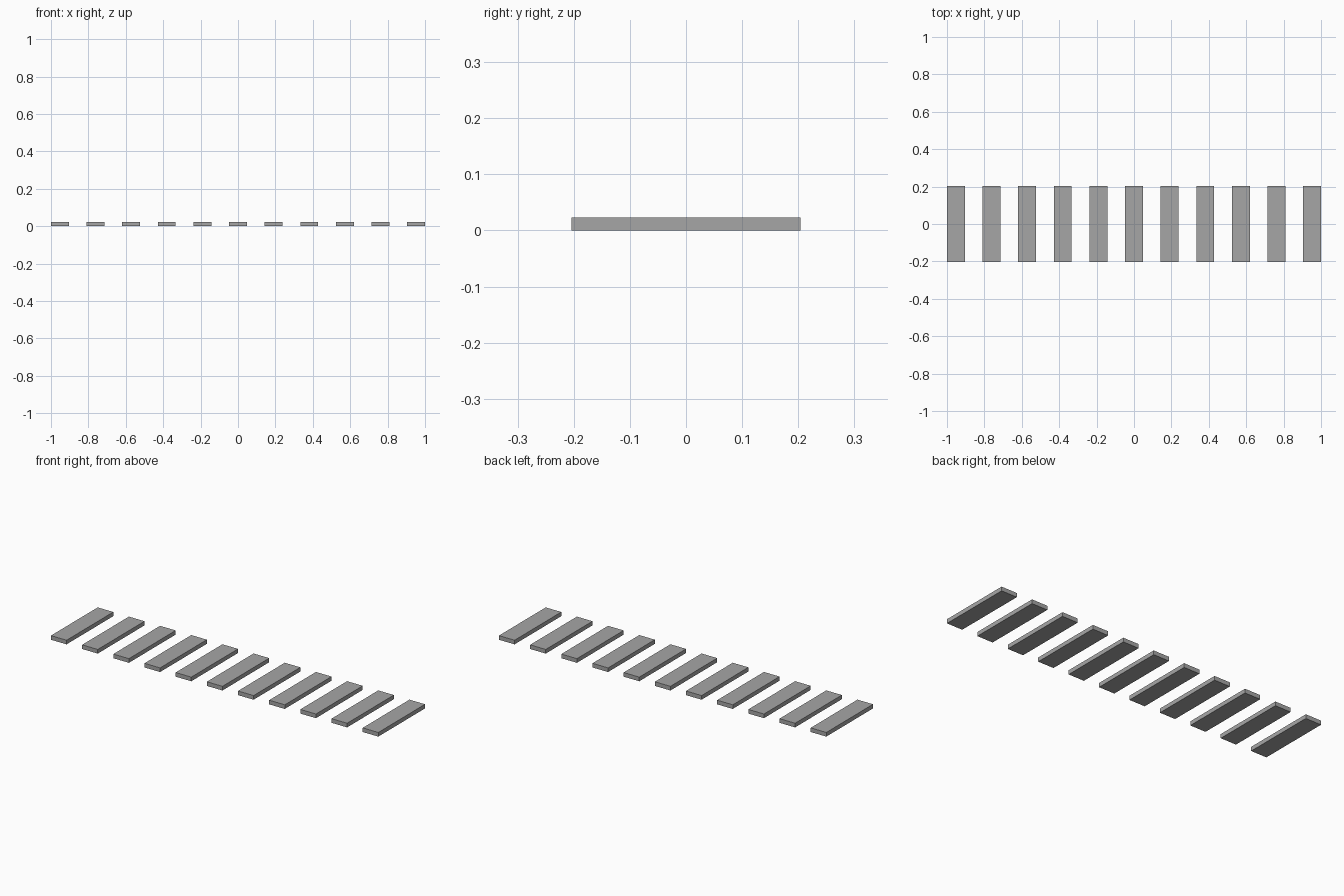
import bpy

old = bpy.data.objects.get("Cube")
if old:
    bpy.data.objects.remove(old, do_unlink=True)

COUNT = 11
WIDTH = 2 / (2 * COUNT - 1)      # slats and gaps are equally wide
DEPTH, HEIGHT = 0.408, 0.023

# Plain grey finish
grey = bpy.data.materials.new("slat grey")
grey.use_nodes = True
colour = (0.38, 0.38, 0.38, 1)
grey.diffuse_color = colour
grey.node_tree.nodes["Principled BSDF"].inputs["Base Color"].default_value = colour


def add_slat(name, x):
    bpy.ops.mesh.primitive_cube_add(size=1, location=(x, 0, HEIGHT / 2))
    slat = bpy.context.object
    slat.name = name
    slat.scale = (WIDTH, DEPTH, HEIGHT)
    bpy.ops.object.transform_apply(location=False, rotation=False, scale=True)
    slat.data.materials.append(grey)


# Row of separate flat slats
for i in range(COUNT):
    add_slat(f"slat_{i + 1}", (i - (COUNT - 1) / 2) * 2 * WIDTH)
